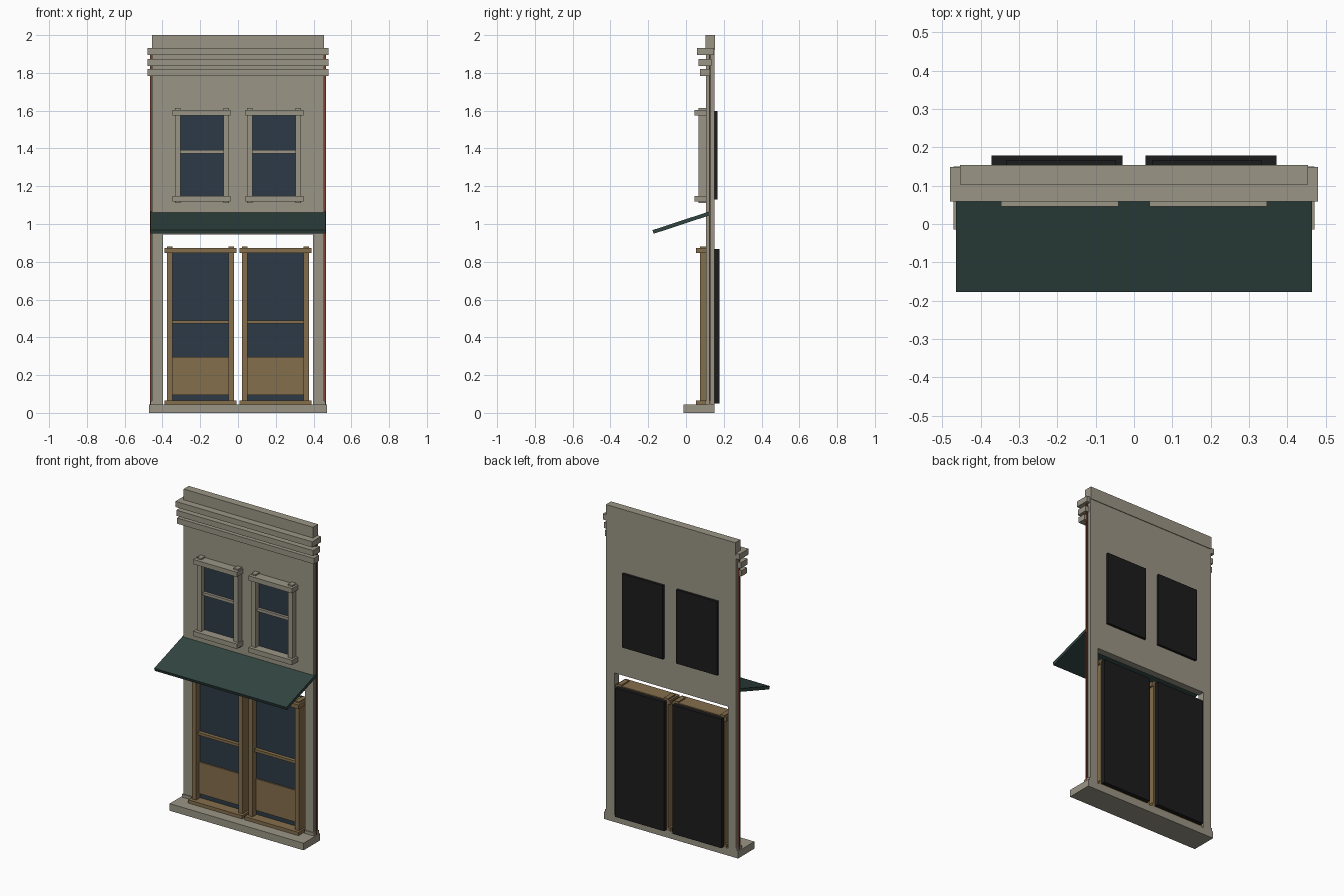
import bpy, bmesh, math

if "Cube" in bpy.data.objects:
    bpy.data.objects.remove(bpy.data.objects["Cube"])


def material(name, rgb):
    lin = [(c / 255 / 12.92) if c < 10 else ((c / 255 + 0.055) / 1.055) ** 2.4 for c in rgb]
    m = bpy.data.materials.new(name)
    m.diffuse_color = (*lin, 1)
    m.use_nodes = True
    m.node_tree.nodes["Principled BSDF"].inputs["Base Color"].default_value = m.diffuse_color
    return m


STONE = material("stone", (155, 149, 134))
WOOD = material("wood", (133, 110, 76))
GLASS = material("dark_blue_glass", (45, 58, 71))
AWNING = material("green_canvas", (49, 69, 65))
BLACK = material("black_backing", (28, 28, 28))
BRICK = material("red_brick", (128, 66, 48))


def boxes(name, mat, spans):
    """One object from boxes given as (x0, x1, y0, y1, z0, z1)."""
    bm = bmesh.new()
    for x0, x1, y0, y1, z0, z1 in spans:
        vs = bmesh.ops.create_cube(bm, size=1)["verts"]
        for v in vs:
            v.co.x = x0 if v.co.x < 0 else x1
            v.co.y = y0 if v.co.y < 0 else y1
            v.co.z = z0 if v.co.z < 0 else z1
    me = bpy.data.meshes.new(name)
    bm.to_mesh(me)
    bm.free()
    me.materials.append(mat)
    ob = bpy.data.objects.new(name, me)
    bpy.context.collection.objects.link(ob)
    return ob


def mirrored(spans):
    return spans + [(-b, -a, *rest) for a, b, *rest in spans]


# Masonry: upper wall, pilasters with feet, base step, parapet
boxes("upper_wall", STONE, [(-0.455, 0.455, 0.105, 0.15, 0.945, 1.92)])
boxes("pilasters", STONE, mirrored([(0.398, 0.455, 0.105, 0.15, 0.045, 0.945)]))
boxes("pilaster_feet", STONE, mirrored([(0.398, 0.462, 0.1, 0.15, 0.045, 0.064)]))
boxes("base_step", STONE, [(-0.47, 0.47, -0.014, 0.15, 0, 0.045)])
boxes("parapet", STONE, [(-0.454, 0.454, 0.103, 0.154, 1.92, 2.0)])
boxes("brick_edges", BRICK, mirrored([(0.45, 0.465, 0.122, 0.13, 0.045, 1.9)]))

# Stepped cornice bands
for i, (y0, y1, z0) in enumerate([(0.075, 0.128, 1.784), (0.067, 0.136, 1.837), (0.058, 0.148, 1.896)]):
    boxes(f"cornice_band_{i + 1}", STONE, [(-0.48, 0.48, y0, y1, z0, z0 + 0.036)])

# Sloping awning
run, drop = 0.298, 0.098
awning = boxes("awning", AWNING, [(-0.464, 0.464, -math.hypot(run, drop) / 2,
                                   math.hypot(run, drop) / 2, -0.01, 0.01)])
awning.rotation_euler.x = math.atan2(drop, run)
awning.location = (0, -0.025, 1.007)

# Upper windows: posts run slightly past the lintel and sill
boxes("window_posts", STONE, mirrored([(a, a + 0.03, 0.067, 0.107, 1.11, 1.613)
                                       for a in (0.047, 0.304)]))
boxes("window_lintels", STONE, mirrored([(0.04, 0.347, 0.046, 0.107, 1.574, 1.604)]))
boxes("window_sills", STONE, mirrored([(0.04, 0.347, 0.046, 0.107, 1.118, 1.149)]))
boxes("window_rails", STONE, mirrored([(0.077, 0.304, 0.082, 0.104, 1.374, 1.392)]))
boxes("window_glass", GLASS, mirrored([(0.077, 0.304, 0.099, 0.106, 1.149, 1.575)]))
boxes("window_backing", BLACK, mirrored([(0.047, 0.334, 0.149, 0.166, 1.13, 1.598)]))

# Doors: wooden frame, lower panel, glass and backing
boxes("door_posts", WOOD, mirrored([(a, a + 0.029, 0.075, 0.15, 0.06, 0.882)
                                    for a in (0.021, 0.347)]))
boxes("door_lintels", WOOD, mirrored([(0.008, 0.388, 0.053, 0.15, 0.847, 0.874)]))
boxes("door_sills", WOOD, mirrored([(0.008, 0.388, 0.053, 0.15, 0.045, 0.066)]))
boxes("door_rails", WOOD, mirrored([(0.05, 0.35, 0.093, 0.117, 0.472, 0.489)]))
boxes("door_lower_panels", WOOD, mirrored([(0.05, 0.347, 0.107, 0.12, 0.095, 0.296)]))
boxes("door_glass", GLASS, mirrored([(0.05, 0.347, 0.116, 0.124, 0.066, 0.847)]))
boxes("door_backing", BLACK, mirrored([(0.03, 0.372, 0.151, 0.178, 0.05, 0.868)]))
